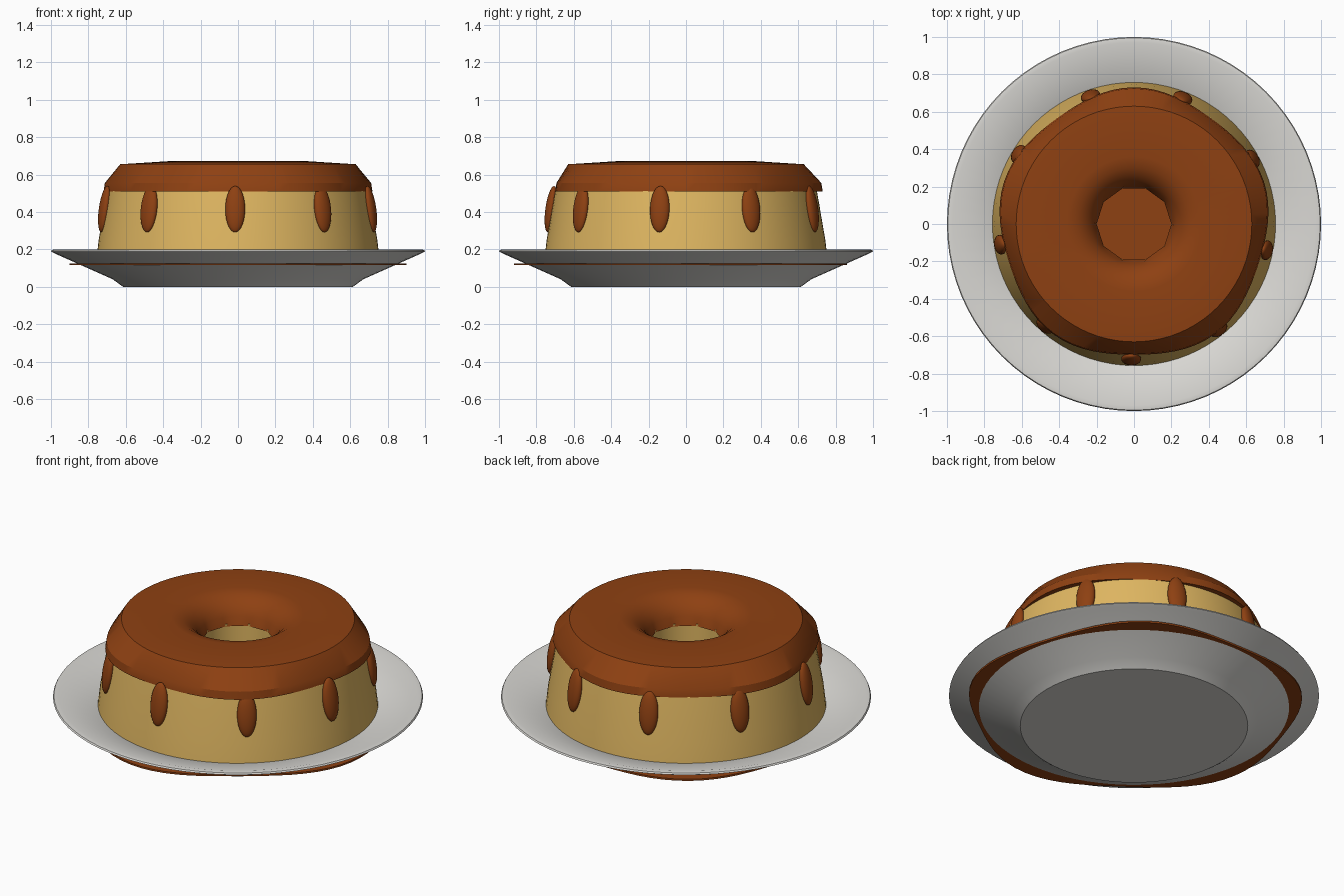
import bpy
from math import sin, cos, pi, radians

SEGMENTS = 80

cube = bpy.data.objects.get("Cube")
if cube:
    bpy.data.objects.remove(cube, do_unlink=True)


def make_material(name, color):
    mat = bpy.data.materials.new(name)
    mat.use_nodes = True
    mat.diffuse_color = color
    mat.node_tree.nodes["Principled BSDF"].inputs["Base Color"].default_value = color
    return mat


porcelain = make_material("porcelain", (0.70, 0.69, 0.66, 1))
custard = make_material("custard", (0.74, 0.47, 0.12, 1))
caramel = make_material("caramel", (0.27, 0.052, 0.006, 1))


def smooth(obj, angle=30):
    bpy.ops.object.select_all(action="DESELECT")
    obj.select_set(True)
    bpy.context.view_layer.objects.active = obj
    bpy.ops.object.shade_smooth_by_angle(angle=radians(angle))


def lathe(name, profile, mat, shape=lambda i, a: 1.0, closed=False):
    """Spin an (r, z) profile upward on the outside; shape scales ring i by angle."""
    verts, faces, n = [], [], len(profile)
    for i, (r, z) in enumerate(profile):
        for s in range(SEGMENTS):
            a = 2 * pi * s / SEGMENTS
            k = r * shape(i, a)
            verts.append((k * cos(a), k * sin(a), z))
    for i in range(n if closed else n - 1):
        j = (i + 1) % n
        for s in range(SEGMENTS):
            t = (s + 1) % SEGMENTS
            faces.append([m * SEGMENTS + q for m, q in ((i, s), (i, t), (j, t), (j, s))])
    if not closed:
        faces.append(list(reversed(range(SEGMENTS))))
        faces.append(list(range((n - 1) * SEGMENTS, n * SEGMENTS)))
    mesh = bpy.data.meshes.new(name)
    mesh.from_pydata(verts, [], faces)
    mesh.materials.append(mat)
    obj = bpy.data.objects.new(name, mesh)
    bpy.context.collection.objects.link(obj)
    smooth(obj)
    return obj


# Plate with a foot, a flared rim and a shallow well
lathe("plate", [(0.615, 0), (0.67, 0.04), (0.98, 0.178), (1.0, 0.188),
                (0.995, 0.197), (0.97, 0.2), (0.76, 0.145), (0.62, 0.07)], porcelain)

# Wavy sauce puddle
lathe("sauce_puddle", [(0.89, 0.115), (0.89, 0.125)], caramel,
      lambda i, a: 1 - 0.034 * sin(5 * a))

# Custard ring with tapered wall and open centre
lathe("custard_ring", [(0.2, 0.1), (0.762, 0.1), (0.745, 0.25), (0.70, 0.51),
                       (0.62, 0.6), (0.3, 0.6), (0.2, 0.53)], custard, closed=True)


# Caramel topping: wavy skirt outside, faceted opening in the middle
def topping_shape(i, a):
    if i in (0, 1):
        return 1 + 0.022 * sin(5 * a)
    if i >= 8:
        return cos(pi / 10) / cos(a % (pi / 5) - pi / 10)
    return 1.0


lathe("caramel_topping", [(0.715, 0.51), (0.708, 0.555), (0.63, 0.655), (0.36, 0.672),
                          (0.30, 0.66), (0.26, 0.635), (0.23, 0.605), (0.21, 0.57),
                          (0.2, 0.52)], caramel, topping_shape, closed=True)

# Drips around the wall
for d in range(9):
    a = radians(28.8 + 40 * d)
    bpy.ops.mesh.primitive_uv_sphere_add(
        segments=24, ring_count=14, radius=1,
        location=(0.722 * cos(a), 0.722 * sin(a), 0.415), rotation=(0, radians(-8), a))
    drip = bpy.context.object
    drip.name = f"caramel_drip_{d + 1}"
    drip.scale = (0.03, 0.053, 0.125)
    drip.data.materials.append(caramel)
    smooth(drip, 60)
